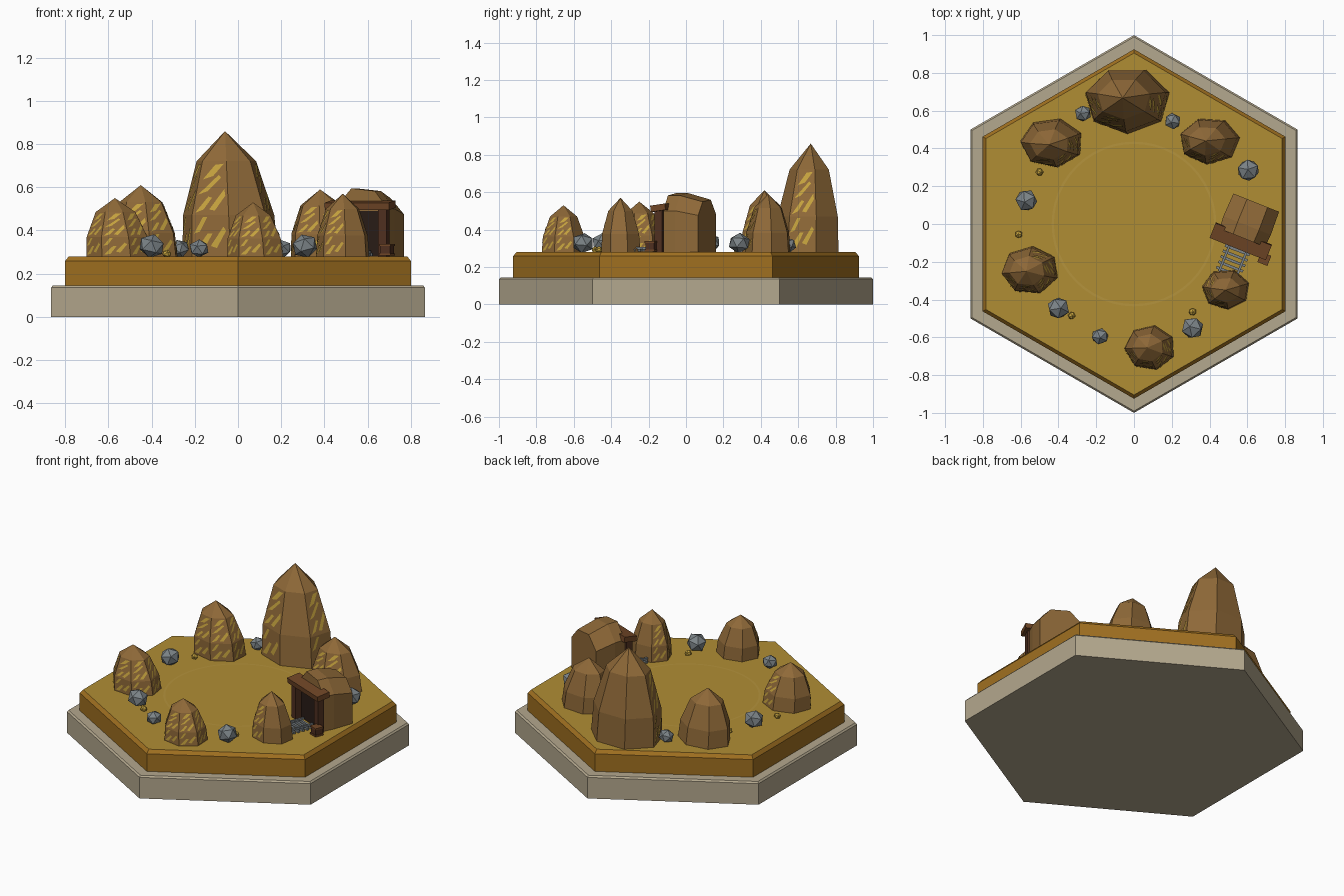
import bpy, bmesh, math, random
from mathutils import Matrix, Vector

if "Cube" in bpy.data.objects:
    bpy.data.objects.remove(bpy.data.objects["Cube"])

random.seed(4)


def material(name, r, g, b):
    lin = [(c / 255 / 12.92) if c < 10 else ((c / 255 + 0.055) / 1.055) ** 2.4 for c in (r, g, b)]
    m = bpy.data.materials.new(name)
    m.diffuse_color = (*lin, 1)
    m.use_nodes = True
    m.node_tree.nodes["Principled BSDF"].inputs["Base Color"].default_value = m.diffuse_color
    return m


STONE = material("pale stone", 180, 168, 142)
SOIL = material("ochre soil", 160, 112, 32)
GROUND = material("sand ground", 176, 141, 52)
RING = material("light sand", 181, 147, 60)
ROCK = material("brown rock", 143, 105, 56)
GOLD = material("gold vein", 198, 163, 62)
GREY = material("grey rock", 124, 132, 136)
WOOD = material("brown wood", 112, 70, 38)
DARK_WOOD = material("dark wood", 80, 48, 32)
SHADOW = material("tunnel dark", 40, 28, 22)

TOP = 0.28                                    # ground level


def finish(name, bm, mats, matrix=None):
    me = bpy.data.meshes.new(name)
    bm.to_mesh(me)
    bm.free()
    for m in mats:
        me.materials.append(m)
    ob = bpy.data.objects.new(name, me)
    if matrix:
        ob.matrix_world = matrix
    bpy.context.collection.objects.link(ob)
    return ob


def loft(bm, rings):
    """Bridge closed rings of points; cap both ends."""
    loops = [[bm.verts.new(p) for p in r] for r in rings]
    n = len(loops[0])
    for a, b in zip(loops, loops[1:]):
        for i in range(n):
            j = (i + 1) % n
            bm.faces.new((a[i], a[j], b[j], b[i]))
    bm.faces.new(loops[0][::-1])
    return bm.faces.new(loops[-1])


def circle(r, z, n, rot=math.pi / 2):
    return [(r * math.cos(rot + math.tau * i / n), r * math.sin(rot + math.tau * i / n), z) for i in range(n)]


def box(name, size, loc, mat, matrix, tilt=0.0):
    bm = bmesh.new()
    bmesh.ops.create_cube(bm, size=1, matrix=Matrix.Diagonal((*size, 1)))
    local = Matrix.Translation(loc) @ Matrix.Rotation(tilt, 4, 'X')
    return finish(name, bm, [mat], matrix @ local)


# Hexagonal base: stone slab and soil layer with a sand top
bm = bmesh.new()
loft(bm, [circle(r, z, 6) for r, z in ((1, 0), (1, 0.135), (0.99, 0.145))])
finish("stone_slab", bm, [STONE])

bm = bmesh.new()
top = loft(bm, [circle(r, z, 6) for r, z in ((0.925, 0.145), (0.925, 0.258), (0.905, TOP))])
top.material_index = 1
finish("soil_layer", bm, [SOIL, GROUND])

# Thin worn ring on the ground
bm = bmesh.new()
inner, outer = ([bm.verts.new(p) for p in circle(r, TOP + 0.002, 48)] for r in (0.424, 0.436))
for i in range(48):
    j = (i + 1) % 48
    bm.faces.new((outer[i], outer[j], inner[j], inner[i]))
finish("ground_ring", bm, [RING])

# Gold shards on a facet, in facet coordinates (across, up)
LOW_SHARDS = [((0.08, 0.1), (0.3, 0.12), (0.55, 0.55), (0.42, 0.55)),
              ((0.5, 0.25), (0.66, 0.2), (0.92, 0.62), (0.85, 0.72)),
              ((0.06, 0.55), (0.22, 0.6), (0.42, 0.95), (0.3, 0.95))]
HIGH_SHARDS = [((0.08, 0.04), (0.3, 0.1), (0.52, 0.32), (0.4, 0.34)),
               ((0.46, 0.1), (0.62, 0.08), (0.93, 0.36), (0.9, 0.48)),
               ((0.08, 0.38), (0.36, 0.44), (0.8, 0.7), (0.7, 0.74)),
               ((0.15, 0.66), (0.5, 0.72), (0.9, 0.95), (0.55, 0.93))]


def mound(name, x, y, rx, ry, h, ax, ay, veined, rot=-90):
    """Seven-sided pointed boulder with veins on the listed facets."""
    n, rings = 7, []
    for t, s in ((0, 1), (0.33, 0.95), (0.76, 0.62)):
        rings.append([Vector((x + ax * t + s * rx * math.cos(math.radians(rot + i * 360 / n)),
                              y + ay * t + s * ry * math.sin(math.radians(rot + i * 360 / n)),
                              TOP + h * t)) for i in range(n)])
    bm = bmesh.new()
    cap = loft(bm, rings)
    bmesh.ops.poke(bm, faces=[cap])
    peak = max(bm.verts, key=lambda v: len(v.link_edges))
    peak.co = (x + ax, y + ay, TOP + h)
    finish(name, bm, [ROCK])

    bm = bmesh.new()
    for i in veined:
        j = (i + 1) % n
        for k, shards in ((0, LOW_SHARDS), (1, HIGH_SHARDS)):
            a, b, c, d = rings[k][i], rings[k][j], rings[k + 1][j], rings[k + 1][i]
            normal = (b - a).cross(d - a).normalized()
            for shard in shards:
                bm.faces.new([bm.verts.new(a.lerp(b, u).lerp(d.lerp(c, u), v) + normal * 0.003)
                              for u, v in shard])
    finish(name + "_veins", bm, [GOLD])


mound("great_boulder", -0.035, 0.655, 0.228, 0.178, 0.58, -0.025, 0.012, (1, 5, 6))
mound("back_left_boulder", -0.435, 0.43, 0.168, 0.132, 0.33, -0.015, -0.01, (6, 0, 1), -80)
mound("back_right_boulder", 0.40, 0.44, 0.162, 0.125, 0.31, -0.02, 0.0, (5, 6, 0), -95)
mound("left_boulder", -0.55, -0.245, 0.153, 0.128, 0.27, -0.02, -0.005, (5, 6, 0, 1, 2), -70)
mound("right_boulder", 0.487, -0.345, 0.127, 0.108, 0.29, -0.002, -0.005, (4, 5, 6), -85)
mound("front_boulder", 0.085, -0.655, 0.135, 0.12, 0.25, -0.015, 0.0, (5, 6, 0, 1), -75)


def stone(name, x, y, r, z, mat):
    bm = bmesh.new()
    bmesh.ops.create_icosphere(bm, subdivisions=1, radius=r)
    spin = Matrix.Rotation(random.uniform(0, 6), 4, 'Z') @ Matrix.Rotation(random.uniform(-.4, .4), 4, 'X')
    finish(name, bm, [mat], Matrix.Translation((x, y, z)) @ Matrix.Diagonal((1.05, 1, 0.92, 1)) @ spin)


# Loose grey stones and gold nuggets
for x, y, r in ((-0.27, 0.585, 0.045), (0.205, 0.545, 0.045), (0.605, 0.285, 0.06), (-0.57, 0.125, 0.06),
                (-0.40, -0.445, 0.06), (-0.18, -0.595, 0.046), (0.31, -0.55, 0.06)):
    stone("grey_stone", x, y, r, TOP + r * 0.8, GREY)
for x, y in ((-0.50, 0.275), (-0.61, -0.055), (-0.33, -0.485), (0.31, -0.465)):
    stone("gold_nugget", x, y, 0.021, TOP + 0.012, GOLD)

# Mine entrance, built in its own turned frame
MINE = Matrix.Translation((0.61, 0.02, TOP)) @ Matrix.Rotation(math.radians(-21.7), 4, 'Z')


def arch(w, h, y):
    return [(w, y, 0), (w, y, h * 0.7), (w * 0.5, y, h * 0.96), (-w * 0.4, y, h),
            (-w, y, h * 0.72), (-w, y, 0)]


bm = bmesh.new()
loft(bm, [arch(0.13, 0.315, -0.10), arch(0.135, 0.315, -0.03), arch(0.13, 0.28, 0.10)])
bmesh.ops.recalc_face_normals(bm, faces=bm.faces)
finish("mine_mound", bm, [ROCK], MINE)

box("tunnel_mouth", (0.20, 0.006, 0.21), (0, -0.102, 0.106), SHADOW, MINE)
for side in (-1, 1):
    box("entrance_post", (0.042, 0.042, 0.225), (side * 0.12, -0.125, 0.112), DARK_WOOD, MINE)
    box("track_rail", (0.012, 0.19, 0.012), (side * 0.048, -0.215, 0.022), GREY, MINE)
box("entrance_lintel", (0.32, 0.085, 0.034), (0, -0.12, 0.237), WOOD, MINE, math.radians(8))
for i in range(6):
    box("track_tie", (0.14, 0.014, 0.014), (0, -0.14 - i * 0.031, 0.009), GREY, MINE)

# Crate with a raised wooden frame
box("crate", (0.05, 0.05, 0.05), (0.15, -0.161, 0.03), DARK_WOOD, MINE)
for z in (0.009, 0.053):
    box("crate_band", (0.057, 0.057, 0.01), (0.15, -0.161, z), WOOD, MINE)
